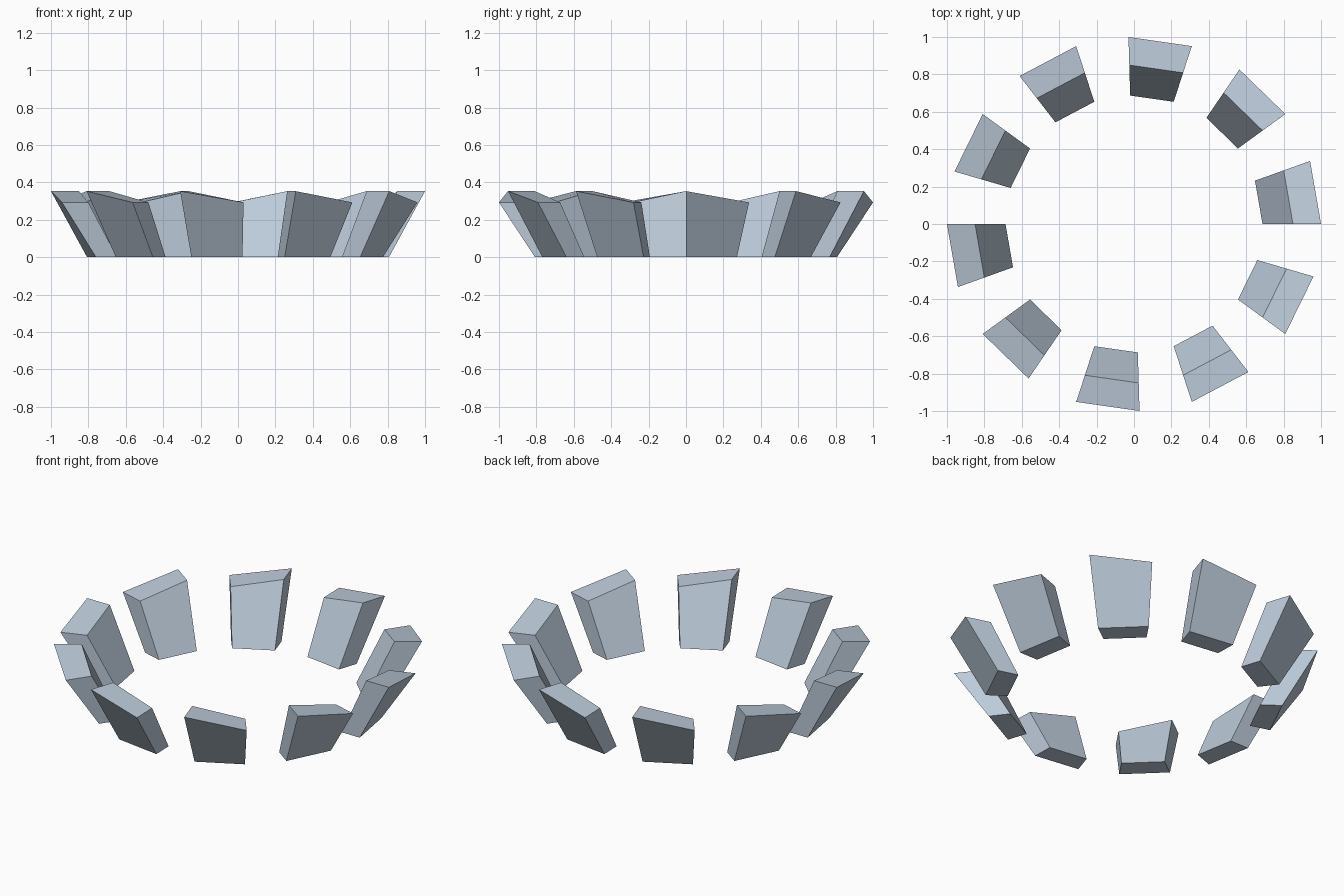
import bpy, bmesh, math

if "Cube" in bpy.data.objects:
    bpy.data.objects.remove(bpy.data.objects["Cube"])

COUNT = 10
SPAN = math.radians(19.7)

# Single blue-grey stone colour
stone = bpy.data.materials.new("blue_grey")
stone.diffuse_color = (0.50, 0.59, 0.69, 1.0)
stone.use_nodes = True
stone.node_tree.nodes["Principled BSDF"].inputs["Base Color"].default_value = stone.diffuse_color

# Slanted cross-section: inner bottom, outer bottom, outer top, inner top (radius, is_top)
PROFILE = [(0.687, 0), (0.807, 0), (1.0, 1), (0.85, 1)]


def block(name, start):
    """One leaning block of the ring, its top falling from start to end."""
    bm = bmesh.new()
    ends = []
    for angle, height in ((start, 0.353), (start + SPAN, 0.293)):
        ends.append([bm.verts.new((r * math.cos(angle), r * math.sin(angle), top * height))
                     for r, top in PROFILE])
    a, b = ends
    bm.faces.new(a)
    bm.faces.new(b[::-1])
    for i in range(4):
        j = (i + 1) % 4
        bm.faces.new((a[j], a[i], b[i], b[j]))
    bmesh.ops.recalc_face_normals(bm, faces=bm.faces)
    mesh = bpy.data.meshes.new(name)
    bm.to_mesh(mesh)
    bm.free()
    mesh.materials.append(stone)
    obj = bpy.data.objects.new(name, mesh)
    bpy.context.collection.objects.link(obj)


# Ring of evenly spaced blocks
for k in range(COUNT):
    block(f"ring_block_{k + 1}", math.tau * k / COUNT)
